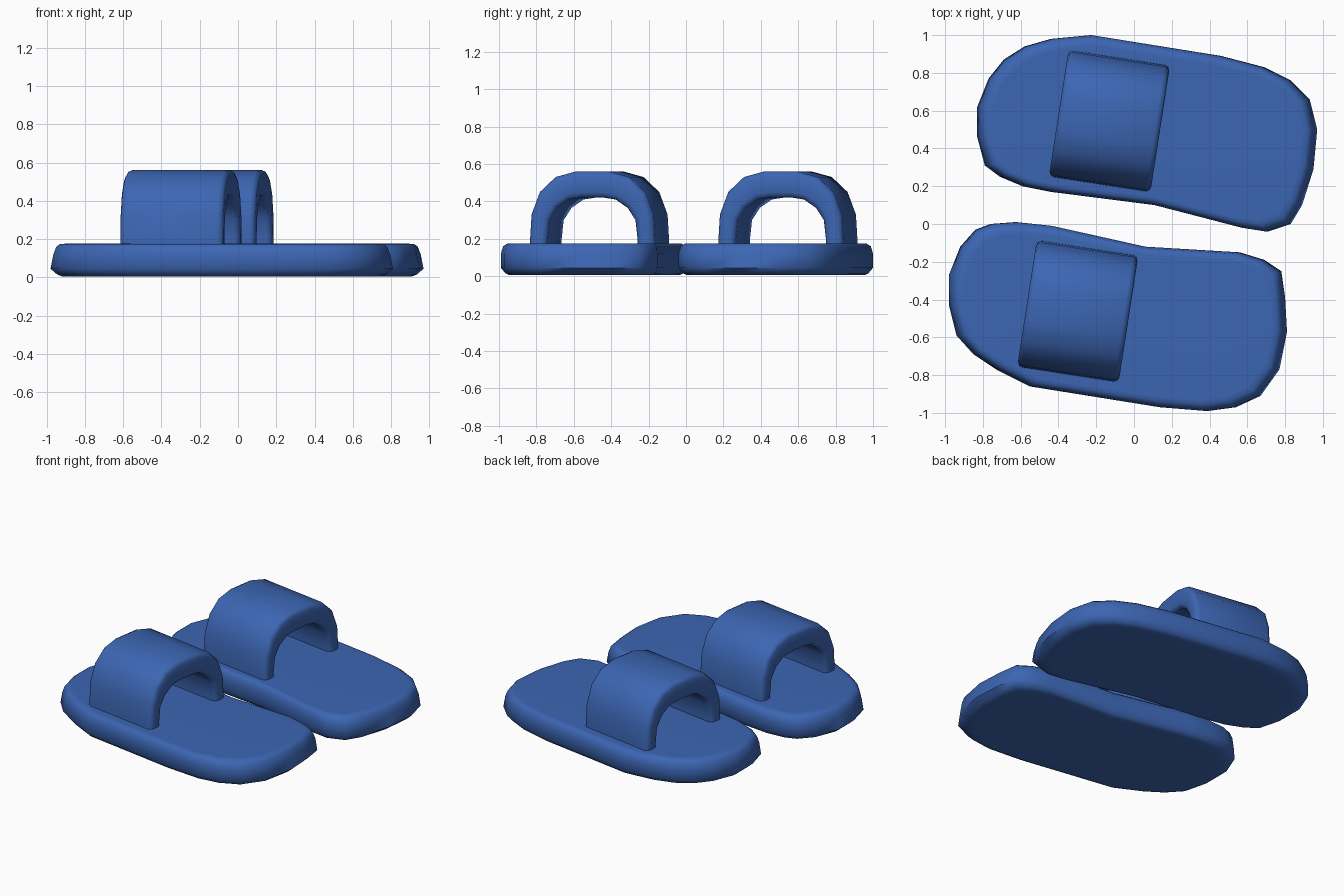
import bpy
import bmesh
from math import radians
from mathutils import Vector

cube = bpy.data.objects.get("Cube")
if cube:
    bpy.data.objects.remove(cube, do_unlink=True)

# Single blue rubber colour
blue = bpy.data.materials.new("blue_rubber")
blue.use_nodes = True
blue_value = (0.045, 0.132, 0.45, 1)
blue.diffuse_color = blue_value
blue.node_tree.nodes["Principled BSDF"].inputs["Base Color"].default_value = blue_value


def make_object(name, bm):
    """Turn a bmesh into a named object with the blue material."""
    bmesh.ops.recalc_face_normals(bm, faces=bm.faces)
    mesh = bpy.data.meshes.new(name)
    bm.to_mesh(mesh)
    bm.free()
    mesh.materials.append(blue)
    obj = bpy.data.objects.new(name, mesh)
    bpy.context.collection.objects.link(obj)
    return obj


def smooth(obj, angle):
    """Smooth shading that keeps sharp edges."""
    bpy.ops.object.select_all(action="DESELECT")
    obj.select_set(True)
    bpy.context.view_layer.objects.active = obj
    bpy.ops.object.shade_smooth_by_angle(angle=radians(angle))


def bridge(bm, ring_a, ring_b):
    """Join two closed vertex rings with quads."""
    count = len(ring_a)
    for i in range(count):
        j = (i + 1) % count
        bm.faces.new((ring_a[i], ring_a[j], ring_b[j], ring_b[i]))


# Sole cross-section: height, inset at the toe and heel, inset at the sides
sole_layers = [
    (0.005, 0.12, 0.08), (0.005, 0.06, 0.045), (0.015, 0.035, 0.025),
    (0.045, 0, 0), (0.12, 0.015, 0), (0.16, 0.03, 0.012),
    (0.175, 0.05, 0.035), (0.176, 0.08, 0.06),
]


def make_sole(name, outline):
    xs = [p[0] for p in outline]
    ys = [p[1] for p in outline]
    mid = Vector(((min(xs) + max(xs)) / 2, (min(ys) + max(ys)) / 2))
    half = Vector(((max(xs) - min(xs)) / 2, (max(ys) - min(ys)) / 2))
    bm = bmesh.new()
    rings = []
    for z, inset_x, inset_y in sole_layers:
        sx, sy = 1 - inset_x / half.x, 1 - inset_y / half.y
        rings.append([bm.verts.new((mid.x + (x - mid.x) * sx,
                                    mid.y + (y - mid.y) * sy, z))
                      for x, y in outline])
    for lower, upper in zip(rings, rings[1:]):
        bridge(bm, lower, upper)
    bm.faces.new(rings[0])
    bm.faces.new(rings[-1])
    smooth(make_object(name, bm), 60)


# Half of the strap arch, from the foot up to the crown
outer_half = [(0.34, 0.1), (0.338, 0.2), (0.33, 0.33), (0.285, 0.45),
              (0.2, 0.53), (0.09, 0.56)]
inner_half = [(0.245, 0.1), (0.243, 0.2), (0.232, 0.3), (0.19, 0.365),
              (0.125, 0.41), (0.06, 0.42)]


def full_arch(half):
    return half + [(-y, z) for y, z in reversed(half)]


def make_strap(name, centre):
    outer, inner = full_arch(outer_half), full_arch(inner_half)
    bm = bmesh.new()
    ends = []
    for x in (-0.272, 0.272):
        ends.append([[bm.verts.new((x, y, z)) for y, z in arc]
                     for arc in (outer, inner)])
    (out_a, in_a), (out_b, in_b) = ends
    for i in range(len(outer) - 1):
        for a, b in ((out_a, out_b), (in_a, in_b), (out_a, in_a), (out_b, in_b)):
            bm.faces.new((a[i], a[i + 1], b[i + 1], b[i]))
    for i in (0, -1):
        bm.faces.new((out_a[i], out_b[i], in_b[i], in_a[i]))
    # Rounded rims along both open ends
    rims = [e for e in bm.edges
            if abs(e.verts[0].co.x - e.verts[1].co.x) < 0.001
            and any(abs(f.normal.x) < 0.5 for f in e.link_faces)
            and e.calc_length() > 0
            and not (e.verts[0] in out_a + out_b) ^ (e.verts[1] in out_a + out_b)]
    bmesh.ops.recalc_face_normals(bm, faces=bm.faces)
    bmesh.ops.bevel(bm, geom=rims, offset=0.028, segments=2, profile=0.5,
                    affect="EDGES", clamp_overlap=True)
    obj = make_object(name, bm)
    obj.location = (centre[0], centre[1], 0)
    obj.rotation_euler.z = radians(-8.8)
    smooth(obj, 50)


# Outlines run anticlockwise around each foot bed
left_outline = [
    (-.83, .62), (-.83, .46), (-.79, .31), (-.71, .25), (-.59, .2), (-.44, .17),
    (.11, .1), (.58, -.02), (.71, -.04), (.83, 0), (.89, .1), (.95, .29),
    (.97, .5), (.93, .66), (.83, .76), (.69, .83), (.46, .89), (-.23, 1),
    (-.44, .98), (-.58, .94), (-.69, .87), (-.77, .77),
]
right_outline = [
    (-.98, -.27), (-.98, -.43), (-.94, -.59), (-.85, -.69), (-.73, -.77),
    (-.55, -.86), (.14, -.97), (.39, -.99), (.54, -.97), (.67, -.91),
    (.77, -.77), (.81, -.57), (.8, -.39), (.78, -.25), (.69, -.19),
    (.56, -.15), (.06, -.12), (-.44, -.01), (-.63, .01), (-.76, 0),
    (-.84, -.03), (-.92, -.12),
]

make_sole("back_sole", left_outline)
make_sole("front_sole", right_outline)
make_strap("back_strap", (-0.13, 0.545))
make_strap("front_strap", (-0.298, -0.462))
